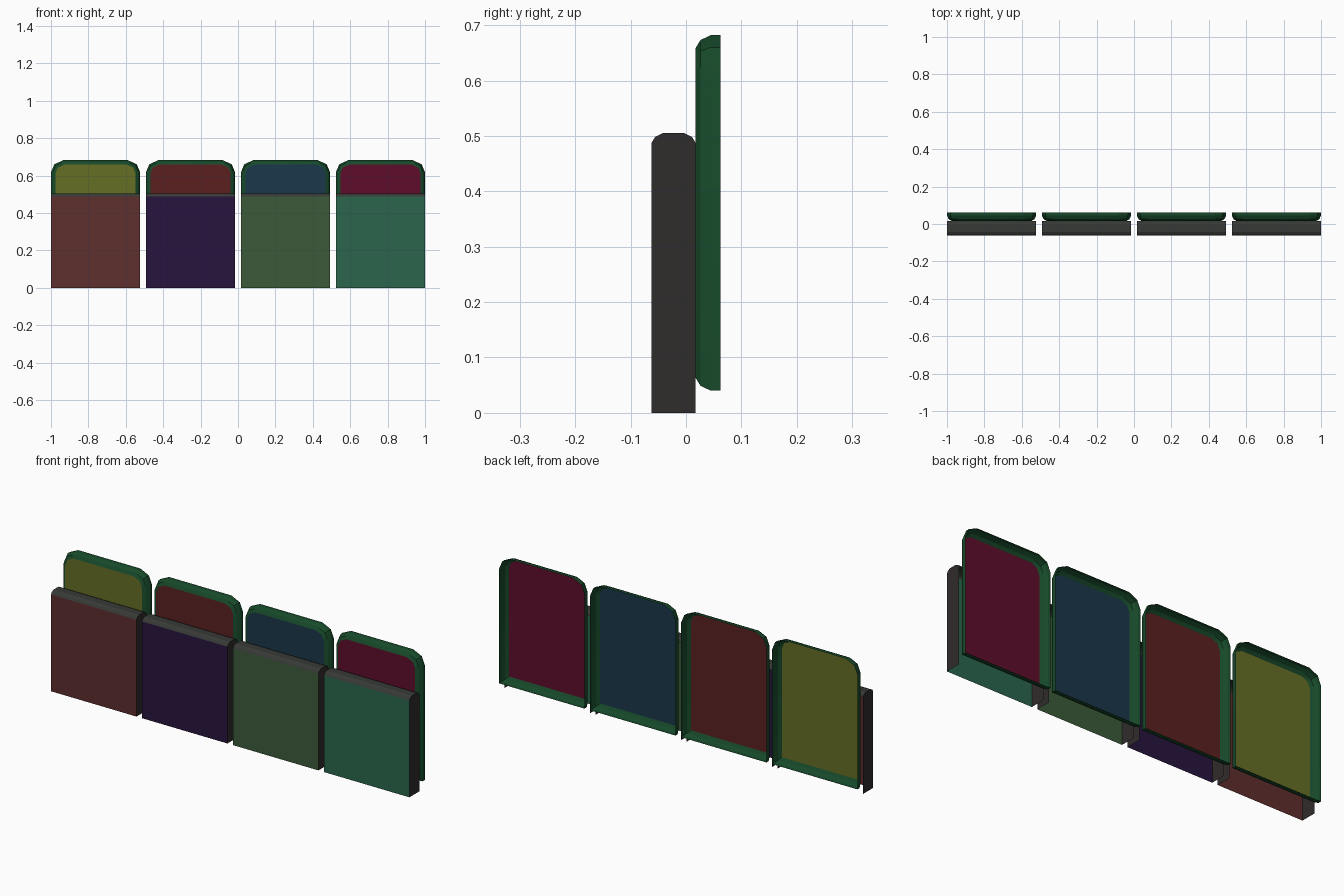
import bpy, bmesh
from mathutils import Vector

if "Cube" in bpy.data.objects:
    bpy.data.objects.remove(bpy.data.objects["Cube"])

W = 0.477            # width of one unit
PITCH = (2 - W) / 3  # spacing of the four units
Y0, YM, Y1 = -0.062, 0.017, 0.062


def paint(name, rgb):
    """Material from a 0-255 screen colour."""
    mat = bpy.data.materials.new(name)
    mat.diffuse_color = (*[(c / 255) ** 2.2 * 1.08 for c in rgb], 1)
    mat.use_nodes = True
    mat.node_tree.nodes["Principled BSDF"].inputs["Base Color"].default_value = mat.diffuse_color
    return mat


def finish(name, bm, mats):
    bmesh.ops.recalc_face_normals(bm, faces=bm.faces)
    me = bpy.data.meshes.new(name)
    bm.to_mesh(me)
    bm.free()
    ob = bpy.data.objects.new(name, me)
    bpy.context.collection.objects.link(ob)
    for m in mats:
        me.materials.append(m)
    bpy.ops.object.select_all(action='DESELECT')
    ob.select_set(True)
    bpy.context.view_layer.objects.active = ob
    bpy.ops.object.shade_smooth_by_angle(angle=0.4)


def inset(points, d):
    """Offset a counter-clockwise outline inwards by d."""
    out = []
    n = len(points)
    for i in range(n):
        p = Vector(points[i])
        a = (p - Vector(points[i - 1])).normalized()
        b = (Vector(points[(i + 1) % n]) - p).normalized()
        na, nb = Vector((-a.y, a.x)), Vector((-b.y, b.x))
        m = (na + nb).normalized()
        out.append(p + m * (d / m.dot(na)))
    return out


def front_panel(name, x, mats):
    # rounded-top side profile, open underneath and behind
    prof = [(Y0, 0), (Y0, 0.488), (-0.056, 0.498), (-0.042, 0.505),
            (-0.003, 0.505), (0.011, 0.498), (YM, 0.488), (YM, 0)]
    bm = bmesh.new()
    ends = [[bm.verts.new((x + s * W / 2, y, z)) for y, z in prof] for s in (-1, 1)]
    for end in ends:
        bm.faces.new(end).material_index = 2
    for i in range(len(prof) - 2):
        f = bm.faces.new((ends[0][i], ends[0][i + 1], ends[1][i + 1], ends[1][i]))
        f.material_index = 0 if i == 0 else 1
    finish(name, bm, mats)


def back_panel(name, x, mats):
    # outline with cut top corners, bevelled towards the front, open at the back
    h = W / 2
    right = [(h, 0.04), (h, 0.617), (h - 0.018, 0.66), (h - 0.065, 0.682)]
    outline = right + [(-px, pz) for px, pz in reversed(right)]
    bm = bmesh.new()
    loops = []
    for y, d in ((Y1, 0), (0.045, 0), (0.026, 0.009), (YM, 0.024)):
        loops.append([bm.verts.new((x + p.x, y, p.y)) for p in inset(outline, d)])
    for a, b in zip(loops, loops[1:]):
        for i in range(len(a)):
            j = (i + 1) % len(a)
            bm.faces.new((a[i], a[j], b[j], b[i])).material_index = 1
    bm.faces.new(loops[-1])
    finish(name, bm, mats)


front_colours = [(92, 48, 48), (42, 26, 62), (60, 88, 58), (45, 98, 76)]
back_colours = [(98, 106, 40), (88, 36, 36), (30, 56, 72), (92, 20, 45)]
top_edge = paint("top_edge_paint", (55, 58, 55))
end_wall = paint("end_wall_paint", (50, 46, 46))
rim = paint("rim_paint", (28, 72, 44))

for i in range(4):
    cx = -1 + W / 2 + i * PITCH
    front = paint(f"front_paint_{i + 1}", front_colours[i])
    back = paint(f"back_paint_{i + 1}", back_colours[i])
    front_panel(f"front_panel_{i + 1}", cx, (front, top_edge, end_wall))
    back_panel(f"back_panel_{i + 1}", cx, (back, rim))
